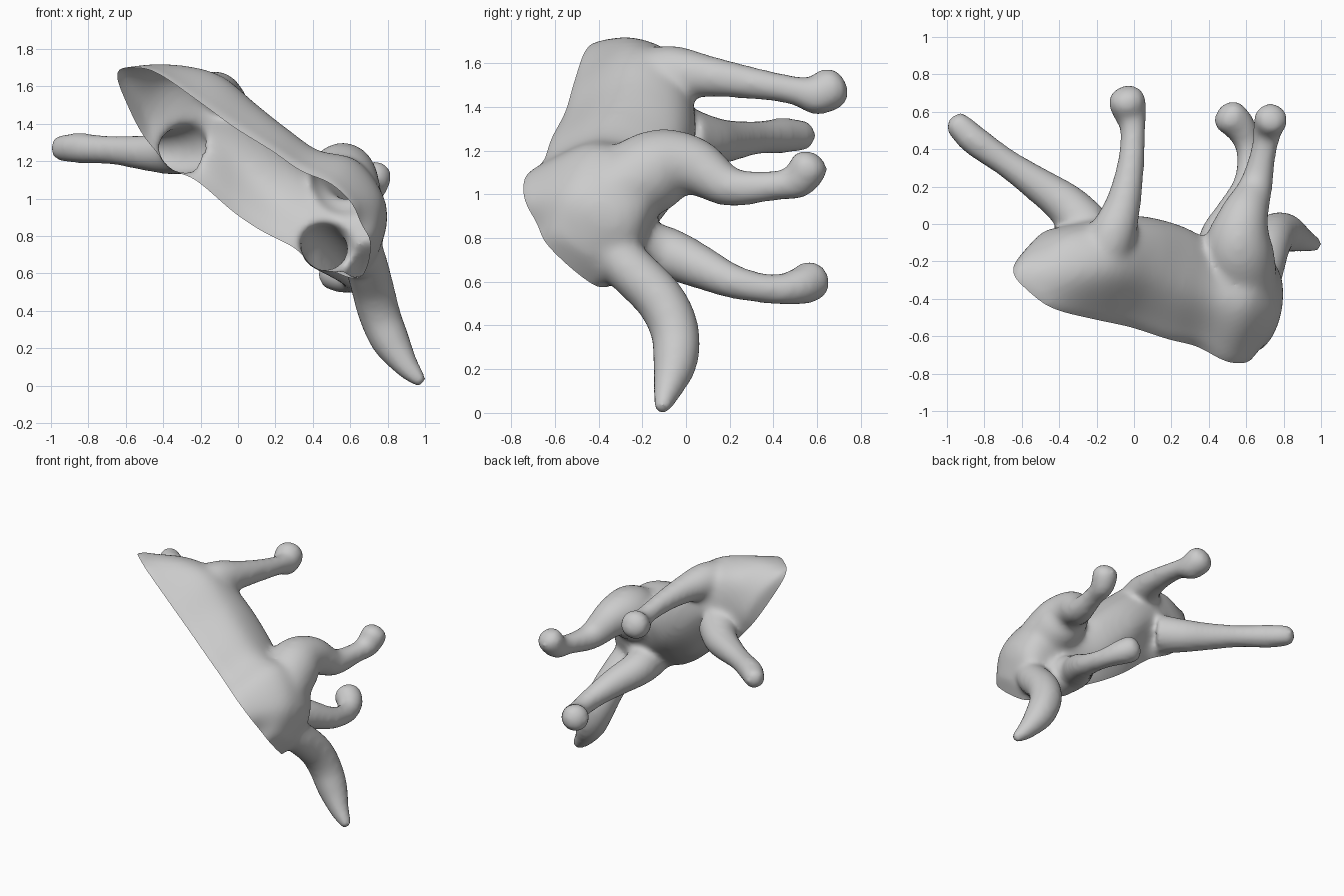
import bpy, bmesh, math
from mathutils import Vector

if "Cube" in bpy.data.objects:
    bpy.data.objects.remove(bpy.data.objects["Cube"])

# Open edge of the shell lies on this plane
OPEN_N = Vector((.55, .61, .57)).normalized()
OPEN_D = .44


def spline(pts, steps):
    """Catmull-Rom interpolation of points of any dimension."""
    pts = [Vector(p) for p in pts]
    ext = [pts[0] * 2 - pts[1]] + pts + [pts[-1] * 2 - pts[-2]]
    out = []
    for i in range(1, len(ext) - 2):
        a, b, c, d = ext[i - 1:i + 3]
        for k in range(steps):
            t = k / steps
            out.append((b * 2 + (c - a) * t + (a * 2 - b * 5 + c * 4 - d) * t * t
                        + (b * 3 - a - c * 3 + d) * t ** 3) * .5)
    return out + [pts[-1]]


def tube(bm, path, round_tip=.7, sides=20):
    """Closed limb with varying radius and a rounded tip; path is x, y, z, radius."""
    pts = spline(path, 5)
    centres = [p.to_3d() for p in pts]
    radii = [p[3] + .008 for p in pts]
    tip, r = centres[-1], radii[-1]
    end_dir = (tip - centres[-2]).normalized()
    for ang in (30, 55, 75, 87):
        a = math.radians(ang)
        centres.append(tip + end_dir * r * round_tip * math.sin(a))
        radii.append(r * math.cos(a))
    rings = []
    for i, c in enumerate(centres):
        d = centres[min(i + 1, len(centres) - 1)] - centres[max(i - 1, 0)]
        q = d.to_track_quat('Z', 'Y')
        rings.append([bm.verts.new(c + q @ Vector((
            radii[i] * math.cos(2 * math.pi * k / sides),
            radii[i] * math.sin(2 * math.pi * k / sides), 0))) for k in range(sides)])
    for a, b in zip(rings, rings[1:]):
        for k in range(sides):
            j = (k + 1) % sides
            bm.faces.new((a[k], a[j], b[j], b[k]))
    bm.faces.new(rings[0][::-1])
    bm.faces.new(rings[-1])


def torso(bm, stations):
    """Loft of the sections, closed by a floor beyond the open edge."""
    rows = [spline(s, 5) for s in stations]
    cols = [spline(c, 4) for c in zip(*rows)]
    nu, nv = len(cols), len(cols[0])
    top = [[bm.verts.new(p) for p in c] for c in cols]
    low = [[bm.verts.new(p - OPEN_N * (p.dot(OPEN_N) - .25)) for p in c] for c in cols]
    for i in range(nu - 1):
        for j in range(nv - 1):
            for g in (top, low):
                bm.faces.new((g[i][j], g[i + 1][j], g[i + 1][j + 1], g[i][j + 1]))
    border = ([(i, 0) for i in range(nu)] + [(nu - 1, j) for j in range(1, nv)]
              + [(i, nv - 1) for i in range(nu - 2, -1, -1)]
              + [(0, j) for j in range(nv - 2, 0, -1)])
    for (a, b), (c, d) in zip(border, border[1:] + border[:1]):
        bm.faces.new((top[a][b], top[c][d], low[c][d], low[a][b]))


bm = bmesh.new()

# Torso sections from neck to rump: upper rim, flank, shoulder, belly, lower rim
torso(bm, [
    [(-.63, -.30, 1.71), (-.62, -.20, 1.67), (-.53, -.08, 1.52), (-.47, -.03, 1.38), (-.46, -.08, 1.22)],
    [(-.45, -.44, 1.69), (-.40, -.25, 1.72), (-.35, -.06, 1.63), (-.32, .00, 1.40), (-.38, -.06, 1.14)],
    [(-.20, -.50, 1.53), (-.12, -.25, 1.67), (-.10, -.04, 1.58), (-.12, .04, 1.35), (-.20, -.08, 1.12)],
    [(.00, -.53, 1.40), (.10, -.28, 1.50), (.11, -.03, 1.41), (.04, .04, 1.20), (.00, -.10, .95)],
    [(.20, -.60, 1.27), (.27, -.33, 1.37), (.30, -.06, 1.23), (.20, -.01, 1.05), (.15, -.15, .84)],
    [(.36, -.63, 1.17), (.43, -.38, 1.26), (.46, -.13, 1.12), (.37, -.10, .95), (.30, -.22, .76)],
    [(.50, -.73, 1.09), (.63, -.42, 1.21), (.67, -.15, 1.06), (.56, -.16, .85), (.42, -.30, .63)],
    [(.62, -.73, .98), (.77, -.50, 1.01), (.79, -.28, .88), (.69, -.24, .70), (.55, -.38, .55)],
    [(.65, -.68, .85), (.74, -.61, .82), (.76, -.46, .73), (.69, -.38, .61), (.60, -.45, .54)],
])

# Upper front leg
tube(bm, [(-.18, -.25, 1.53, .11), (-.12, -.07, 1.555, .12), (-.06, .1, 1.54, .09),
          (-.02, .3, 1.51, .068), (-.005, .5, 1.475, .06), (-.02, .59, 1.455, .085),
          (-.04, .665, 1.485, .095)])
# Lower front leg, stretched sideways
tube(bm, [(-.25, -.02, 1.27, .13), (-.36, .1, 1.245, .11), (-.49, .195, 1.245, .09),
          (-.68, .325, 1.26, .07), (-.85, .445, 1.27, .075), (-.945, .535, 1.27, .065)])
# Upper hind leg with thigh
tube(bm, [(.6, -.38, .97, .17), (.56, -.14, 1.11, .18), (.585, .03, 1.13, .13),
          (.65, .2, 1.035, .085), (.695, .4, 1.04, .062), (.715, .51, 1.06, .075),
          (.735, .565, 1.13, .085)])
# Lower hind leg
tube(bm, [(.5, -.28, .75, .14), (.46, -.1, .735, .115), (.54, .06, .67, .095),
          (.61, .22, .6, .072), (.615, .4, .565, .062), (.565, .52, .58, .08),
          (.51, .575, .605, .09)])
# Tail
tube(bm, [(.66, -.38, .8, .08), (.68, -.28, .68, .105), (.72, -.12, .52, .108),
          (.76, -.05, .37, .106), (.82, -.05, .23, .096), (.89, -.08, .12, .066),
          (.945, -.1, .055, .045), (.975, -.11, .027, .034)])

bmesh.ops.recalc_face_normals(bm, faces=bm.faces[:])
mesh = bpy.data.meshes.new("animal_body")
bm.to_mesh(mesh)
bm.free()
body = bpy.data.objects.new("animal_body", mesh)
bpy.context.collection.objects.link(body)

# Fuse the torso and limbs into one soft skin
remesh = body.modifiers.new("fuse", 'REMESH')
remesh.mode = 'VOXEL'
remesh.voxel_size = .018
soften = body.modifiers.new("soften", 'SMOOTH')
soften.factor = .5
soften.iterations = 22
bpy.context.view_layer.update()
deps = bpy.context.evaluated_depsgraph_get()
skin = bpy.data.meshes.new_from_object(body.evaluated_get(deps))
body.modifiers.clear()

# Cut the skin open along the back
bm = bmesh.new()
bm.from_mesh(skin)
bmesh.ops.bisect_plane(bm, geom=bm.verts[:] + bm.edges[:] + bm.faces[:],
                       plane_co=OPEN_N * OPEN_D, plane_no=OPEN_N, clear_inner=True)
for f in bm.faces:
    f.smooth = True
bm.to_mesh(skin)
bm.free()
body.data = skin

# Single grey colour
grey = bpy.data.materials.new("light_grey")
grey.diffuse_color = (.6, .6, .6, 1)
grey.use_nodes = True
grey.node_tree.nodes["Principled BSDF"].inputs["Base Color"].default_value = grey.diffuse_color
skin.materials.clear()
skin.materials.append(grey)
